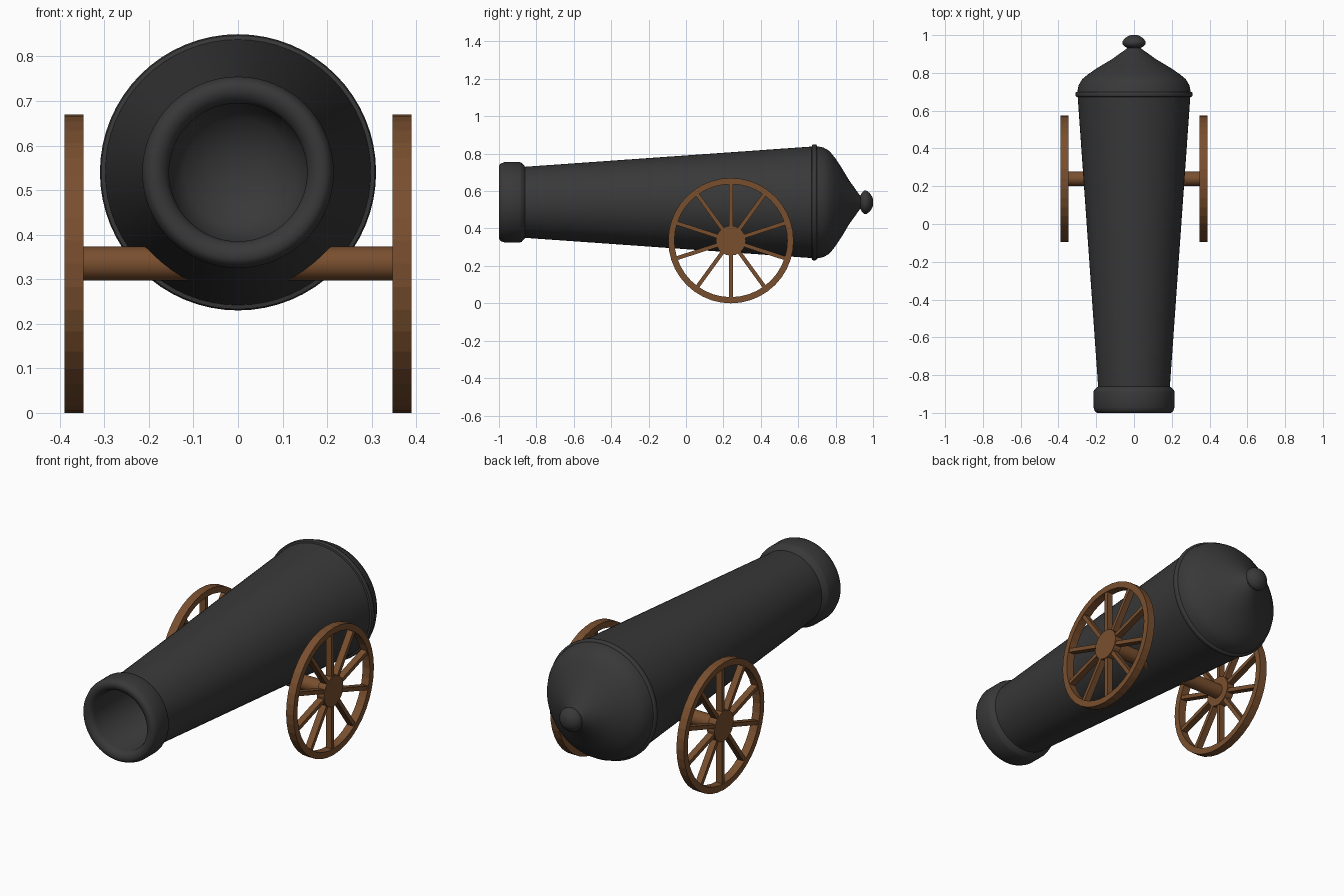
import bpy, bmesh, math
from mathutils import Matrix, Vector

cube = bpy.data.objects.get("Cube")
if cube:
    bpy.data.objects.remove(cube, do_unlink=True)


def material(name, rgb):
    m = bpy.data.materials.new(name)
    m.use_nodes = True
    colour = (*rgb, 1)
    m.diffuse_color = colour
    m.node_tree.nodes["Principled BSDF"].inputs["Base Color"].default_value = colour
    return m


IRON = material("dark iron", (0.04, 0.04, 0.04))
WOOD = material("brown wood", (0.19, 0.078, 0.028))


def finish(bm, name, mat, smooth_angle=None):
    bmesh.ops.recalc_face_normals(bm, faces=bm.faces)
    mesh = bpy.data.meshes.new(name)
    bm.to_mesh(mesh)
    bm.free()
    mesh.materials.append(mat)
    if smooth_angle:
        mesh.shade_smooth()
        mesh.set_sharp_from_angle(angle=math.radians(smooth_angle))
    obj = bpy.data.objects.new(name, mesh)
    bpy.context.collection.objects.link(obj)
    return obj


def lathe(name, profile, axis, centre, steps, mat, closed=False, smooth_angle=None):
    """Spin (distance along axis, radius) points around an axis through centre."""
    bm = bmesh.new()
    axis, centre = Vector(axis), Vector(centre)
    verts = [bm.verts.new(centre + axis * d + Vector((0, 0, r))) for d, r in profile]
    pairs = list(zip(verts, verts[1:]))
    if closed:
        pairs.append((verts[-1], verts[0]))
    edges = [bm.edges.new(p) for p in pairs]
    bmesh.ops.spin(bm, geom=verts + edges, cent=centre, axis=axis,
                   angle=math.tau, steps=steps, use_merge=False)
    bmesh.ops.remove_doubles(bm, verts=bm.verts, dist=0.0001)
    return finish(bm, name, mat, smooth_angle)


# Barrel: bore, muzzle swell, tapered tube, base ring, domed breech and knob
barrel = [
    (-0.16, 0), (-0.17, 0.06), (-0.2, 0.12), (-0.25, 0.155),
    (-0.97, 0.155), (-0.988, 0.162), (-0.998, 0.178), (-1, 0.195),
    (-0.992, 0.207), (-0.97, 0.215), (-0.89, 0.215), (-0.878, 0.211),
    (-0.86, 0.19), (0.672, 0.298),
    (0.674, 0.307), (0.68, 0.31), (0.692, 0.31), (0.698, 0.307), (0.7, 0.3),
    (0.735, 0.293), (0.767, 0.274), (0.795, 0.24), (0.83, 0.188),
    (0.873, 0.116), (0.905, 0.072), (0.92, 0.05), (0.932, 0.035),
    (0.94, 0.05), (0.952, 0.062), (0.966, 0.062), (0.982, 0.05),
    (0.994, 0.032), (1, 0.018), (1, 0),
]
lathe("barrel", barrel, (0, 1, 0), (0, 0, 0.54), 64, IRON, smooth_angle=50)

# Axle through the barrel
HUB_Y, HUB_Z = 0.24, 0.335
lathe("axle", [(-0.35, 0), (-0.35, 0.038), (0.35, 0.038), (0.35, 0)],
      (1, 0, 0), (0, HUB_Y, HUB_Z), 24, WOOD, smooth_angle=30)

# Wheels: rim, hub and ten spokes on each side
INNER, OUTER = 0.347, 0.39
for side, word in ((1, "left"), (-1, "right")):
    centre = Vector((side * (INNER + OUTER) / 2, HUB_Y, HUB_Z))
    half = (OUTER - INNER) / 2
    lathe(word + "_wheel_rim",
          [(-half, 0.302), (-half, 0.335), (half, 0.335), (half, 0.302)],
          (1, 0, 0), centre, 40, WOOD, closed=True)
    lathe(word + "_wheel_hub",
          [(-half, 0), (-half, 0.08), (half, 0.08), (half, 0)],
          (1, 0, 0), centre, 20, WOOD)
    bm = bmesh.new()
    for i in range(10):
        turn = Matrix.Rotation(math.tau * i / 10, 4, "X")
        place = (Matrix.Translation(centre) @ turn
                 @ Matrix.Translation((0, 0, 0.19))
                 @ Matrix.Diagonal((0.034, 0.021, 0.24, 1)))
        bmesh.ops.create_cube(bm, size=1, matrix=place)
    finish(bm, word + "_wheel_spokes", WOOD)
